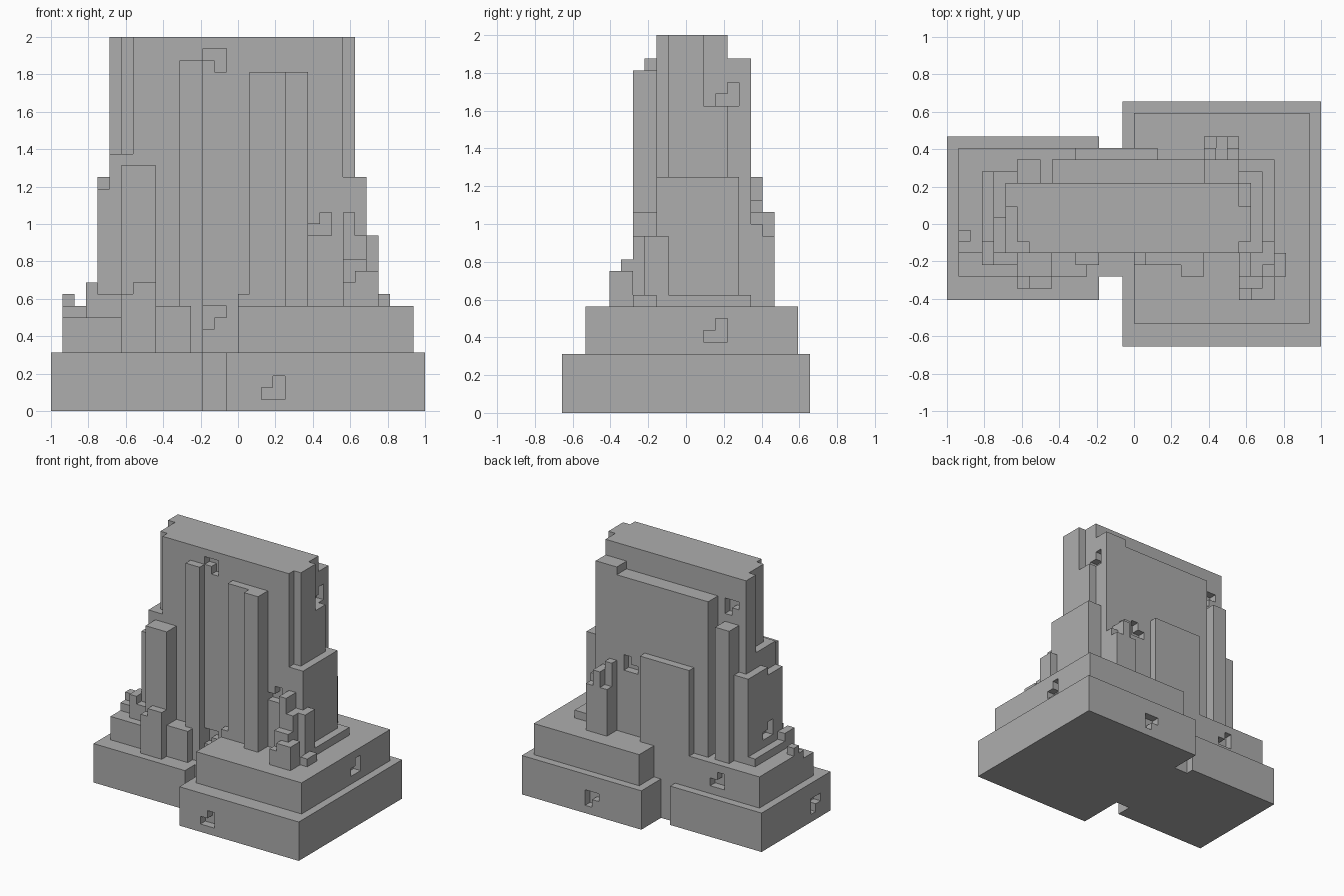
import bpy
import bmesh
from math import radians
from mathutils import Vector

UNIT = 1 / 16          # edge length of one building block
OFFSET = Vector((0, -0.5, 0))

if "Cube" in bpy.data.objects:
    bpy.data.objects.remove(bpy.data.objects["Cube"], do_unlink=True)

stone = bpy.data.materials.new("grey_stone")
stone.use_nodes = True
stone.diffuse_color = (0.42, 0.42, 0.42, 1)
stone.node_tree.nodes["Principled BSDF"].inputs["Base Color"].default_value = stone.diffuse_color

owner = {}             # block position -> part name
parts = []


def blocks(x, y, z):
    """All block positions inside three (start, end) ranges."""
    return [(i, j, k) for i in range(*x) for j in range(*y) for k in range(*z)]


def add(name, x, y, z):
    """Fill a box of blocks and give the free ones to the named part."""
    if name not in parts:
        parts.append(name)
    for cell in blocks(x, y, z):
        owner.setdefault(cell, name)


def carve(axis, plane, across, up, missing):
    """Cut an L-shaped pocket, one block deep; missing is the uncut corner."""
    for a in range(2):
        for b in range(2):
            if (a, b) == missing:
                continue
            cell = [across + a, across + a, up + b]
            cell[axis] = plane
            owner.pop(tuple(cell), None)


# Plinths and the link between them
add("large_plinth", (-1, 16), (-10, 11), (0, 5))
add("small_plinth", (-16, -3), (-6, 8), (0, 5))
add("plinth_link", (-3, -1), (-4, 7), (0, 5))

# Second tiers
add("large_terrace", (0, 15), (-8, 10), (5, 9))
add("small_terrace", (-15, 0), (-2, 7), (5, 9))
add("small_terrace", (-15, -4), (-4, -2), (5, 8))

# Main tower with notched corners
add("main_tower", (-9, 9), (-2, 4), (5, 32))
add("main_tower", (-10, -9), (-1, 4), (9, 32))
add("main_tower", (-11, -10), (2, 4), (9, 32))
add("main_tower", (-11, -9), (-2, 4), (9, 22))
add("main_tower", (9, 10), (-1, 2), (9, 32))
add("main_tower", (9, 10), (-1, 4), (9, 26))

# Back slabs
add("back_slab", (-7, 6), (4, 6), (9, 29))
add("back_slab", (6, 9), (4, 6), (9, 30))
add("back_column", (-10, -8), (4, 6), (9, 26))
add("rear_buttress", (-5, 2), (5, 7), (5, 20))

# Shoulders beside the tower and the ledges round them
add("right_shoulder", (-12, -9), (-2, 1), (8, 19))
add("right_shoulder", (-12, -9), (1, 5), (8, 20))
add("left_shoulder", (9, 11), (-2, 5), (9, 20))
add("left_ledge", (9, 12), (-2, 6), (9, 10))
add("right_ledge", (-14, -9), (-1, 6), (8, 9))
add("right_ledge", (-13, -9), (-3, 5), (8, 10))

# Front pilasters
add("slim_pilaster", (-5, -3), (-3, -2), (5, 30))
add("wide_pilaster", (1, 4), (-3, -2), (9, 29))
add("wide_pilaster", (4, 6), (-4, -2), (9, 29))
add("pilaster_foot", (0, 1), (-3, -2), (9, 10))
add("corner_pilaster", (-10, -7), (-4, -2), (5, 21))
add("corner_pilaster_foot", (-10, -7), (-5, -4), (5, 10))
add("corner_pilaster_foot", (-9, -7), (-5, -4), (10, 11))
add("low_pier", (-7, -4), (-4, -2), (5, 9))

# Rubble at the front left corner
add("front_rubble", (9, 10), (-6, -4), (9, 11))
add("front_rubble", (10, 12), (-6, -4), (9, 12))
add("front_rubble", (9, 11), (-5, -4), (9, 13))
add("front_rubble", (9, 10), (-4, -2), (9, 17))
add("front_rubble", (10, 11), (-4, -2), (9, 15))
add("front_rubble", (11, 12), (-3, -1), (9, 15))
add("front_rubble", (12, 13), (-4, -2), (9, 10))

# Stepped chimney at the back
add("chimney", (6, 9), (6, 8), (9, 15))
add("chimney", (7, 9), (6, 7), (15, 16))
add("chimney", (7, 8), (6, 8), (15, 17))
add("chimney", (6, 7), (6, 7), (15, 18))

# Loose stones on the small terrace
add("loose_stones", (-15, -14), (-1, 0), (9, 10))
add("loose_stones", (-13, -12), (-3, -1), (10, 11))

# L-shaped pockets: front, back, then the two sides
carve(1, -2, -3, 29, (0, 0))
carve(1, -2, -3, 7, (1, 0))
carve(1, -2, 6, 15, (0, 1))
carve(1, -10, 2, 1, (0, 1))
carve(1, 10, 5, 1, (0, 0))
carve(1, 6, -10, 6, (1, 1))
carve(1, 5, 3, 17, (0, 1))
carve(1, 3, -10, 27, (0, 0))
carve(0, 14, 2, 6, (0, 1))
carve(0, 8, 3, 26, (0, 1))
carve(0, -16, -4, 1, (0, 0))
carve(0, -12, 0, 11, (1, 1))


def build(name):
    """Make the outer skin of one part, with flat areas merged."""
    bm = bmesh.new()
    corners = {}

    def corner(p):
        key = tuple(p)
        if key not in corners:
            corners[key] = bm.verts.new((Vector(p) + OFFSET) * UNIT)
        return corners[key]

    for cell, part in owner.items():
        if part != name:
            continue
        for axis in range(3):
            u, v = (axis + 1) % 3, (axis + 2) % 3
            for side in (0, 1):
                beside = list(cell)
                beside[axis] += 2 * side - 1
                if tuple(beside) in owner:
                    continue
                ring = []
                for du, dv in ((0, 0), (1, 0), (1, 1), (0, 1)):
                    p = list(cell)
                    p[axis] += side
                    p[u] += du
                    p[v] += dv
                    ring.append(corner(p))
                bm.faces.new(ring if side else ring[::-1])
    bmesh.ops.dissolve_limit(bm, angle_limit=radians(1), verts=bm.verts[:], edges=bm.edges[:])
    mesh = bpy.data.meshes.new(name)
    bm.to_mesh(mesh)
    bm.free()
    mesh.materials.append(stone)
    bpy.context.scene.collection.objects.link(bpy.data.objects.new(name, mesh))


for part_name in parts:
    build(part_name)
